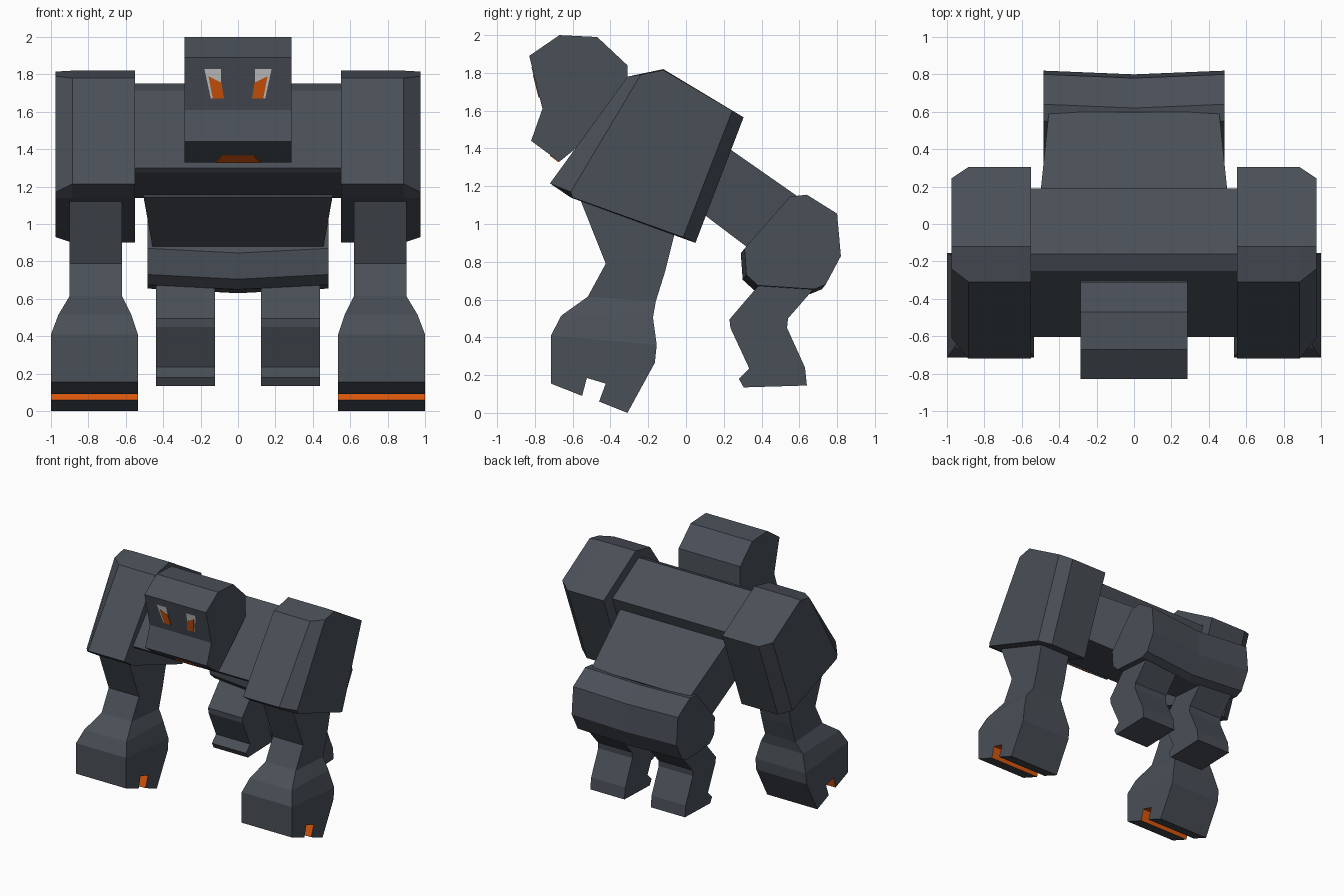
import bpy, bmesh

if "Cube" in bpy.data.objects:
    bpy.data.objects.remove(bpy.data.objects["Cube"])


def material(name, rgb):
    m = bpy.data.materials.new(name)
    m.diffuse_color = (*rgb, 1)
    m.use_nodes = True
    m.node_tree.nodes["Principled BSDF"].inputs["Base Color"].default_value = m.diffuse_color
    return m


STONE = material("slate_grey", (0.068, 0.079, 0.097))
ORANGE = material("burnt_orange", (0.68, 0.095, 0.004))
WHITE = material("eye_white", (0.62, 0.62, 0.62))


def loft(name, rings, mat=STONE, mirror=False):
    """Skin equal-length rings of 3D points and cap both ends."""
    bm = bmesh.new()
    vs = [[bm.verts.new(p) for p in r] for r in rings]
    n = len(rings[0])
    for a, b in zip(vs, vs[1:]):
        for i in range(n):
            j = (i + 1) % n
            bm.faces.new((a[i], a[j], b[j], b[i]))
    bm.faces.new(vs[0])
    bm.faces.new(vs[-1])
    bmesh.ops.recalc_face_normals(bm, faces=bm.faces)
    me = bpy.data.meshes.new(name)
    bm.to_mesh(me)
    bm.free()
    me.materials.append(mat)
    ob = bpy.data.objects.new(name, me)
    bpy.context.collection.objects.link(ob)
    if mirror:
        ob.modifiers.new("mirror", 'MIRROR')
    return ob


def at(x, profile, dy=0, dz=0):
    """Place a side profile (y, z) at a given x."""
    return [(x, y + dy, z + dz) for y, z in profile]


# head
head = [(-.83, 1.89), (-.67, 2.0), (-.47, 1.99), (-.31, 1.84), (-.305, 1.66),
        (-.59, 1.395), (-.67, 1.33), (-.82, 1.44), (-.76, 1.61)]
loft("head", [at(-.285, head), at(.285, head)])


# eyes and mouth: thin plates on the face
def eye_plate(name, pts, lift, mat):
    def ring(off):
        return [(x, -.83 + (1.89 - z) * .25 - off, z) for x, z in pts]
    loft(name, [ring(-.001), ring(lift)], mat, True)


eye_plate("eye", [(.18, 1.83), (.09, 1.83), (.09, 1.76), (.078, 1.67), (.145, 1.67)],
          .003, WHITE)
eye_plate("pupil", [(.158, 1.79), (.088, 1.755), (.075, 1.67), (.135, 1.67)],
          .006, ORANGE)
mouth = [(-.085, -.718, 1.365), (.085, -.718, 1.365), (.12, -.672, 1.331), (-.12, -.672, 1.331)]
loft("mouth", [mouth, [(x, y - .003, z - .004) for x, y, z in mouth]], ORANGE)

# chest between the shoulders
chest = [(-.25, 1.715), (-.16, 1.75), (.19, 1.54), (.037, 1.14), (-.58, 1.275), (-.605, 1.3)]
loft("chest", [at(-.57, chest), at(.57, chest)])

# shoulders with chamfered outer edges
inner = [(-.31, 1.78), (-.12, 1.82), (.305, 1.565), (.05, .90), (-.61, 1.14), (-.72, 1.215)]
outer = [(-.24, 1.79), (-.12, 1.815), (.245, 1.6), (-.015, .93), (-.60, 1.14), (-.61, 1.17)]
loft("shoulder", [at(.55, inner), at(.885, inner), at(.975, outer)], mirror=True)

# forearms: four-sided rings (front point, back point, x range)
levels = [((-.58, 1.18), (-.04, 1.03), .62, .90),
          ((-.425, .79), (-.11, .75), .62, .90),
          ((-.52, .615), (-.16, .59), .62, .90),
          ((-.66, .515), (-.175, .505), .57, .96),
          ((-.715, .41), (-.155, .36), .535, 1.0)]
loft("forearm", [[(a, *f), (b, *f), (b, *k), (a, *k)] for f, k, a, b in levels], mirror=True)

# fists with an orange slot underneath
fist = [(-.715, .41), (-.715, .155), (-.55, .09), (-.525, .185), (-.425, .155),
        (-.46, .06), (-.31, 0), (-.165, .265), (-.155, .36)]
hand = loft("fist", [at(.535, fist), at(1.0, fist)], mirror=True)
hand.data.materials.append(ORANGE)
for p in hand.data.polygons:
    c = p.center
    if len(p.vertices) == 4 and -.56 < c.y < -.43 and c.z < .2:
        p.material_index = 1

# waist
loft("waist", [[(-w, *t), (w, *t), (w, *b), (-w, *b)] for w, t, b in
               ((.505, (.12, 1.475), (-.03, 1.145)), (.455, (.60, 1.14), (.34, .865)))])

# hips, slightly creased down the middle
hips = [(.55, 1.145), (.64, 1.155), (.80, 1.055), (.82, .83), (.74, .68),
        (.68, .655), (.38, .675), (.32, .73), (.31, .87)]
loft("hips", [at(-.485, hips), at(0, hips, -.02, -.025), at(.485, hips)])

# hind legs
leg = [(.42, .72), (.38, .67), (.23, .495), (.235, .45), (.335, .235), (.28, .18), (.305, .135),
       (.64, .145), (.63, .24), (.535, .45), (.54, .50), (.675, .655), (.65, .72)]
loft("hind_leg", [at(.122, leg), at(.438, leg)], mirror=True)
